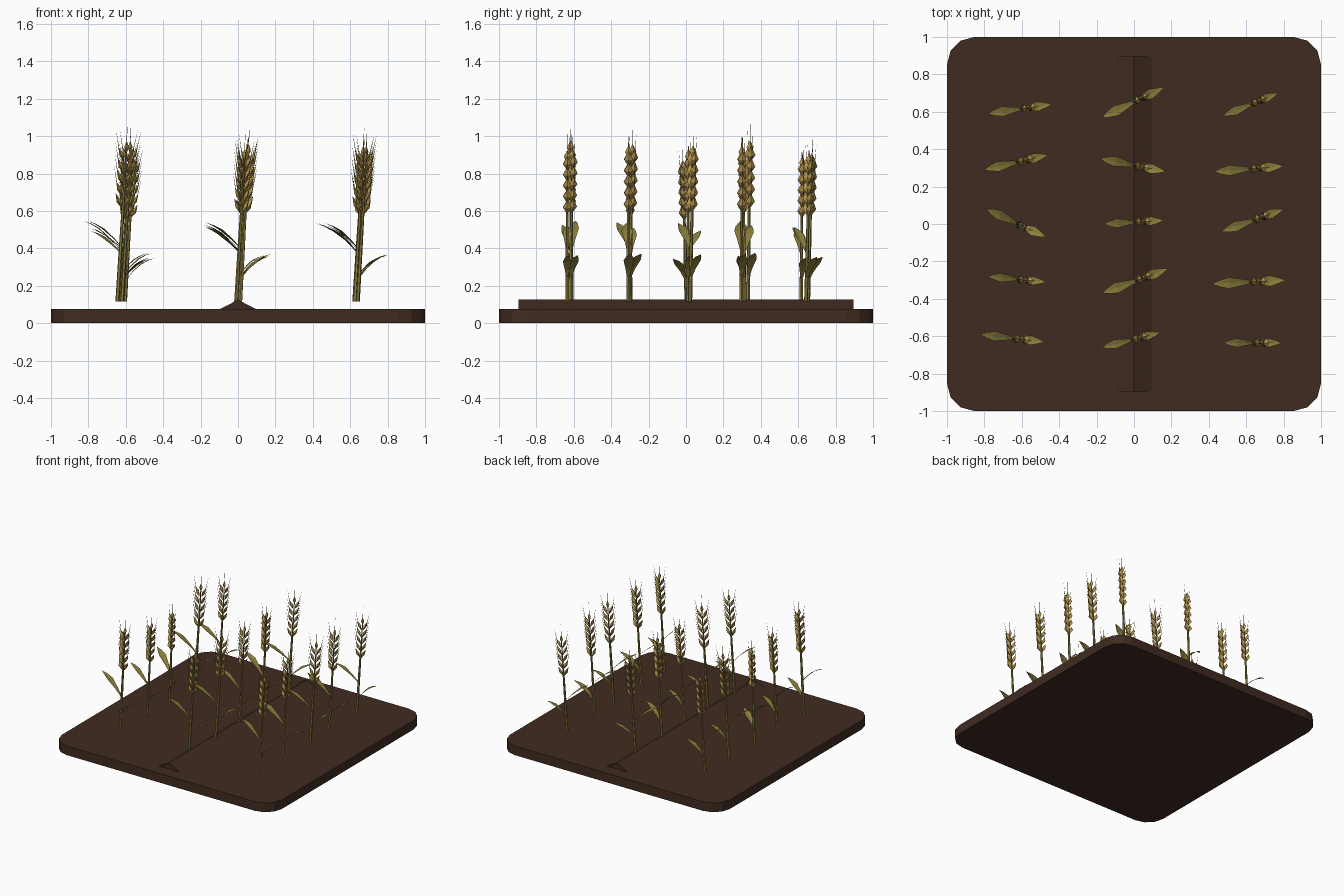
import bpy, bmesh, math
from mathutils import Vector

if "Cube" in bpy.data.objects:
    bpy.data.objects.remove(bpy.data.objects["Cube"])


def material(name, rgb):
    m = bpy.data.materials.new(name)
    m.diffuse_color = (*rgb, 1)
    m.use_nodes = True
    m.node_tree.nodes["Principled BSDF"].inputs["Base Color"].default_value = m.diffuse_color
    return m


SOIL = material("dark soil", (0.051, 0.0242, 0.0145))
STEM = material("olive stem", (0.28, 0.215, 0.05))
LEAF = material("olive leaf", (0.275, 0.225, 0.047))
GRAIN = material("golden grain", (0.45, 0.295, 0.075))
AWN = material("dry straw", (0.36, 0.26, 0.07))


def to_mesh(bm, name, mat, recalc=True):
    if recalc:
        bmesh.ops.recalc_face_normals(bm, faces=bm.faces)
    me = bpy.data.meshes.new(name)
    bm.to_mesh(me)
    bm.free()
    me.materials.append(mat)
    return me


def place(me, name, loc=(0, 0, 0), angle=0, scale=(1, 1, 1)):
    ob = bpy.data.objects.new(name, me)
    ob.location, ob.scale = loc, scale
    ob.rotation_euler.z = angle
    bpy.context.collection.objects.link(ob)
    return ob


def extrude(points, vec, name):
    bm = bmesh.new()
    face = bm.faces.new([bm.verts.new(p) for p in points])
    new = bmesh.ops.extrude_face_region(bm, geom=[face], use_keep_orig=True)["geom"]
    bmesh.ops.translate(bm, vec=vec, verts=[v for v in new if isinstance(v, bmesh.types.BMVert)])
    return to_mesh(bm, name, SOIL)


def loft(bm, rings):
    """Join rings of equal length; one-point rings become tips."""
    rings = [[bm.verts.new(p) for p in r] for r in rings]
    for a, b in zip(rings, rings[1:]):
        n = max(len(a), len(b))
        for k in range(n):
            j = (k + 1) % n
            if len(a) == 1:
                bm.faces.new((a[0], b[j], b[k]))
            elif len(b) == 1:
                bm.faces.new((a[k], a[j], b[0]))
            else:
                bm.faces.new((a[k], a[j], b[j], b[k]))
    for r in (rings[0], rings[-1]):
        if len(r) > 2:
            bm.faces.new(r)


# Soil slab with rounded corners
R = 0.147
outline = []
for q, (sx, sy) in enumerate([(1, 1), (-1, 1), (-1, -1), (1, -1)]):
    for k in range(4):
        a = math.radians(90 * q + 30 * k)
        outline.append((sx * (1 - R) + R * math.cos(a), sy * (1 - R) + R * math.sin(a), 0))
place(extrude(outline, (0, 0, 0.075), "soil_slab"), "soil_slab")

# Central furrow ridge
place(extrude([(-0.1, -0.895, 0.073), (0.1, -0.895, 0.073), (0, -0.895, 0.125)],
              (0, 1.79, 0), "soil_ridge"), "soil_ridge")


# Leaning centre line of a stalk
def axis(z):
    return Vector((-0.008 + 0.06 * z, 0, z))


# Stem
bm = bmesh.new()
rings = []
for z, r in [(0, 0.0115), (0.27, 0.010), (0.52, 0.008), (0.8, 0.004)]:
    rings.append([axis(z) + Vector((r * math.cos(k * math.pi / 3), r * math.sin(k * math.pi / 3), 0))
                  for k in range(6)])
loft(bm, rings)
stem_mesh = to_mesh(bm, "stem", STEM)


# Leaves: arched, pointed blades with a folded middle
def leaf(bm, side, z0, stations):
    start = axis(z0)
    rows = []
    for d, h, w in stations:
        c = start + Vector((side * d, 0, h))
        rows.append([bm.verts.new(c + Vector((0, s * w, abs(s) * w * 0.15))) for s in (-1, 0, 1)])
    for a, b in zip(rows, rows[1:]):
        for k in (0, 1):
            quad = (a[k], b[k], b[k + 1], a[k + 1])
            bm.faces.new(quad if side > 0 else quad[::-1])


bm = bmesh.new()
leaf(bm, -1, 0.275, [(0, 0, 0.006), (0.06, 0.06, 0.017), (0.125, 0.112, 0.029),
                     (0.17, 0.138, 0.018), (0.212, 0.157, 0.001)])
leaf(bm, 1, 0.13, [(0, 0, 0.006), (0.04, 0.05, 0.016), (0.09, 0.093, 0.028),
                   (0.13, 0.115, 0.017), (0.172, 0.13, 0.001)])
leaf_mesh = to_mesh(bm, "leaves", LEAF, recalc=False)

# Ear: five tiers of paired kernels and a top kernel, upper ones carry awns
kern, awns = bmesh.new(), bmesh.new()
Y = Vector((0, 1, 0))


def kernel(z, side, size):
    p = axis(z) + Vector((side * 0.006, 0, 0))
    d = Vector((side * 0.45 + 0.04, 0, 1)).normalized()
    n = d.cross(Y)
    mid = p + d * 0.043 * size
    loft(kern, [[p], [mid + Y * 0.025 * size, mid + n * 0.013, mid - Y * 0.025 * size, mid - n * 0.013],
                [p + d * 0.09 * size]])
    if z > 0.55:
        tip = p + d * 0.08 * size
        up = Vector((side * 0.2 + 0.04, 0, 1)).normalized()
        tri = [tip + n * 0.0025, tip + Y * 0.002 - n * 0.0012, tip - Y * 0.002 - n * 0.0012]
        loft(awns, [tri, [tip + up * 0.105]])


for tier in range(5):
    for side in (-1, 1):
        kernel(0.497 + 0.062 * tier, side, 1)
kernel(0.79, 0, 0.8)
kernel_mesh = to_mesh(kern, "kernels", GRAIN)
awn_mesh = to_mesh(awns, "awns", AWN)

# Plants: left leaf tip, right leaf tip, height factor
PLANTS = [
    (-.78, .59, -.44, .64, .90), (-.17, .57, .16, .73, .92), (.48, .58, .77, .70, .92),
    (-.80, .29, -.46, .37, 1.0), (-.18, .35, .17, .28, .94), (.43, .28, .80, .31, .97),
    (-.79, .08, -.47, -.07, .88), (-.16, .00, .16, .02, .94), (.47, -.04, .80, .08, .97),
    (-.78, -.28, -.47, -.31, .91), (-.17, -.37, .18, -.24, .98), (.42, -.32, .81, -.30, .97),
    (-.82, -.59, -.48, -.63, 1.0), (-.17, -.66, .14, -.58, .95), (.48, -.635, .79, -.635, .94)]
for i, (x0, y0, x1, y1, h) in enumerate(PLANTS, 1):
    a, b = Vector((x0, y0, 0.115)), Vector((x1, y1, 0.115))
    base = a.lerp(b, 0.54)
    angle = math.atan2(y1 - y0, x1 - x0)
    spread = (b - a).length / 0.373
    for me, name in ((stem_mesh, "stem"), (kernel_mesh, "kernels"), (awn_mesh, "awns")):
        place(me, f"{name}_{i}", base, angle, (h, h, h))
    place(leaf_mesh, f"leaves_{i}", base, angle, (spread, spread, h))
